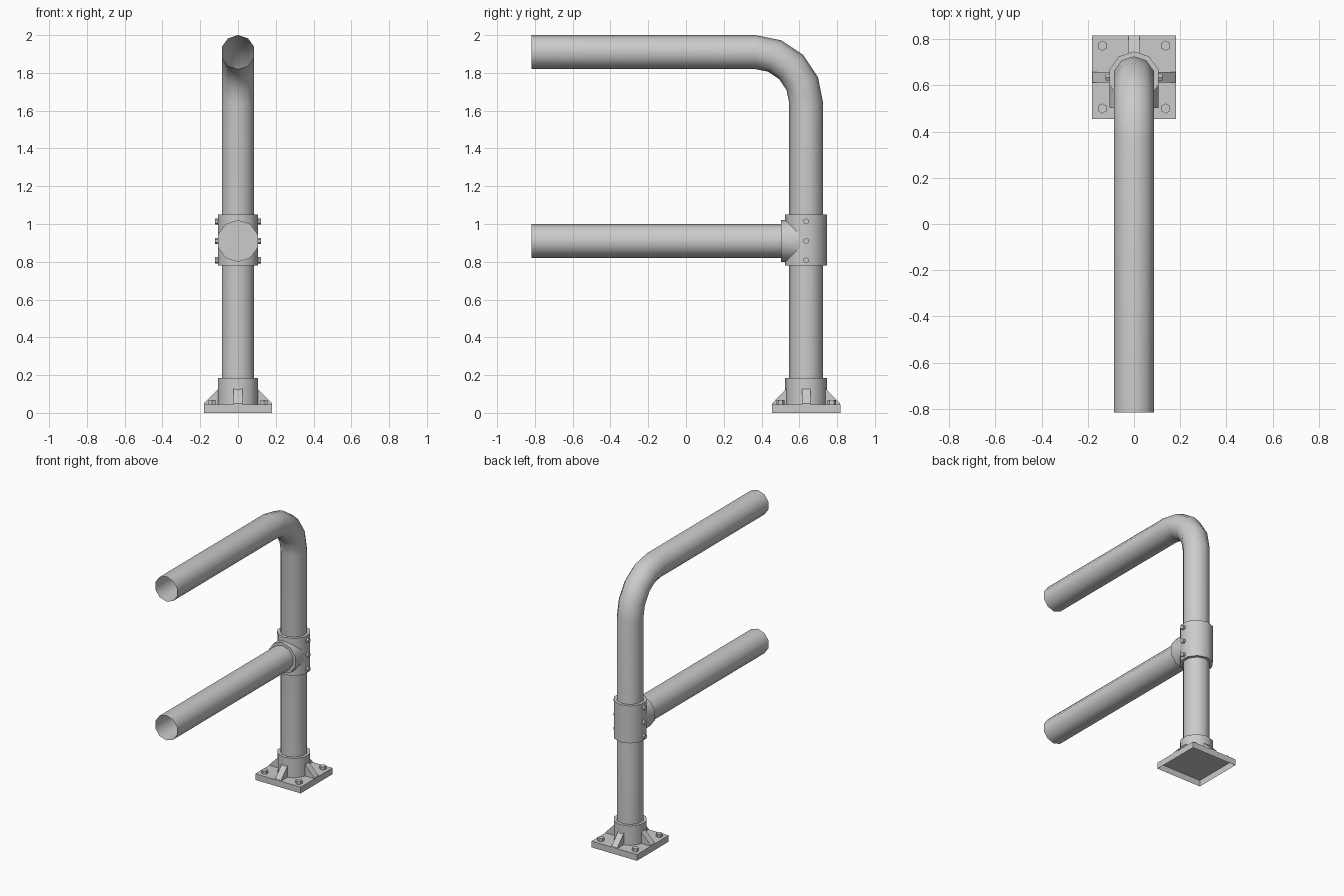
import bpy, bmesh, math
from mathutils import Vector

if "Cube" in bpy.data.objects:
    bpy.data.objects.remove(bpy.data.objects["Cube"])

X, Y, Z = Vector((1, 0, 0)), Vector((0, 1, 0)), Vector((0, 0, 1))
PY = 0.636          # y of the post axis
PIPE, SLEEVE = 0.09, 0.111
SIDES = 10


def ring(centre, a, b, r, n=SIDES):
    """Polygon loop in the plane a/b, first vertex on a."""
    c = Vector(centre)
    return [c + a * r * math.cos(2 * math.pi * i / n) + b * r * math.sin(2 * math.pi * i / n)
            for i in range(n)]


def loft(name, rings, caps=(), smooth=True):
    """Skin consecutive loops; caps lists the ring indices to fill."""
    bm = bmesh.new()
    loops = [[bm.verts.new(p) for p in r] for r in rings]
    n = len(loops[0])
    for lo, hi in zip(loops, loops[1:]):
        for i in range(n):
            j = (i + 1) % n
            bm.faces.new((lo[i], lo[j], hi[j], hi[i]))
    for k in caps:
        bm.faces.new(loops[k])
    bmesh.ops.recalc_face_normals(bm, faces=bm.faces)
    me = bpy.data.meshes.new(name)
    bm.to_mesh(me)
    bm.free()
    ob = bpy.data.objects.new(name, me)
    bpy.context.collection.objects.link(ob)
    if smooth:
        bpy.context.view_layer.objects.active = ob
        ob.select_set(True)
        bpy.ops.object.shade_smooth_by_angle(angle=math.radians(42))
        ob.select_set(False)
    return ob


# Post with bent top rail: one open pipe
bend_r, segs = 0.27, 4
by, bz = PY - bend_r, 1.91 - bend_r
path = [ring((0, PY, 0.045), Y, X, PIPE)]
for k in range(segs + 1):
    t = math.pi / 2 * k / segs
    out = Y * math.cos(t) + Z * math.sin(t)
    path.append(ring(Vector((0, by, bz)) + out * bend_r, out, X, PIPE))
path.append(ring((0, -0.817, 1.91), Z, X, PIPE))
loft("post_and_top_rail", path)

# Middle rail
loft("middle_rail", [ring((0, -0.817, 0.91), Z, X, PIPE),
                     ring((0, 0.52, 0.91), Z, X, PIPE)])

# Tee fitting: vertical sleeve and a socket mitred onto it
loft("tee_sleeve", [ring((0, PY, 0.78), Y, X, SLEEVE),
                    ring((0, PY, 1.05), Y, X, SLEEVE)], (0, -1))
mouth = ring((0, 0.502, 0.91), Z, X, SLEEVE)
joint = [Vector((p.x, PY - abs(p.z - 0.91), p.z)) for p in mouth]
loft("tee_socket", [mouth, joint], (0,))

# Sleeve bolts on both sides
for s in (-1, 1):
    for z in (0.808, 0.91, 1.014):
        loft("sleeve_bolt", [ring((s * 0.1, PY, z), Z, Y, 0.016, 6),
                             ring((s * 0.123, PY, z), Z, Y, 0.016, 6)], (-1,), False)

# Base plate (hollow underside) and collar
d = 0.181
square = [(-d, -d), (d, -d), (d, d), (-d, d)]
loft("base_plate", [[Vector((x, PY + y, z)) for x, y in square] for z in (0, 0.045)],
     (-1,), False)
loft("base_collar", [ring((0, PY, 0.045), Y, X, SLEEVE),
                     ring((0, PY, 0.185), Y, X, SLEEVE)], (-1,))

# Four wedge ribs around the collar
for k in range(4):
    out = Vector((math.cos(k * math.pi / 2), math.sin(k * math.pi / 2), 0))
    side = Z.cross(out)
    profile = [(0.095, 0.045), (0.18, 0.045), (0.18, 0.05), (0.104, 0.128), (0.095, 0.128)]
    loft("base_rib", [[Vector((0, PY, z)) + out * r + side * w for r, z in profile]
                      for w in (-0.023, 0.023)], (0, -1), False)

# Anchor bolts at the plate corners
for sx in (-1, 1):
    for sy in (-1, 1):
        c = (sx * 0.137, PY + sy * 0.136)
        loft("anchor_bolt", [ring((*c, 0.045), Y, X, 0.022, 6),
                             ring((*c, 0.067), Y, X, 0.022, 6)], (-1,), False)
